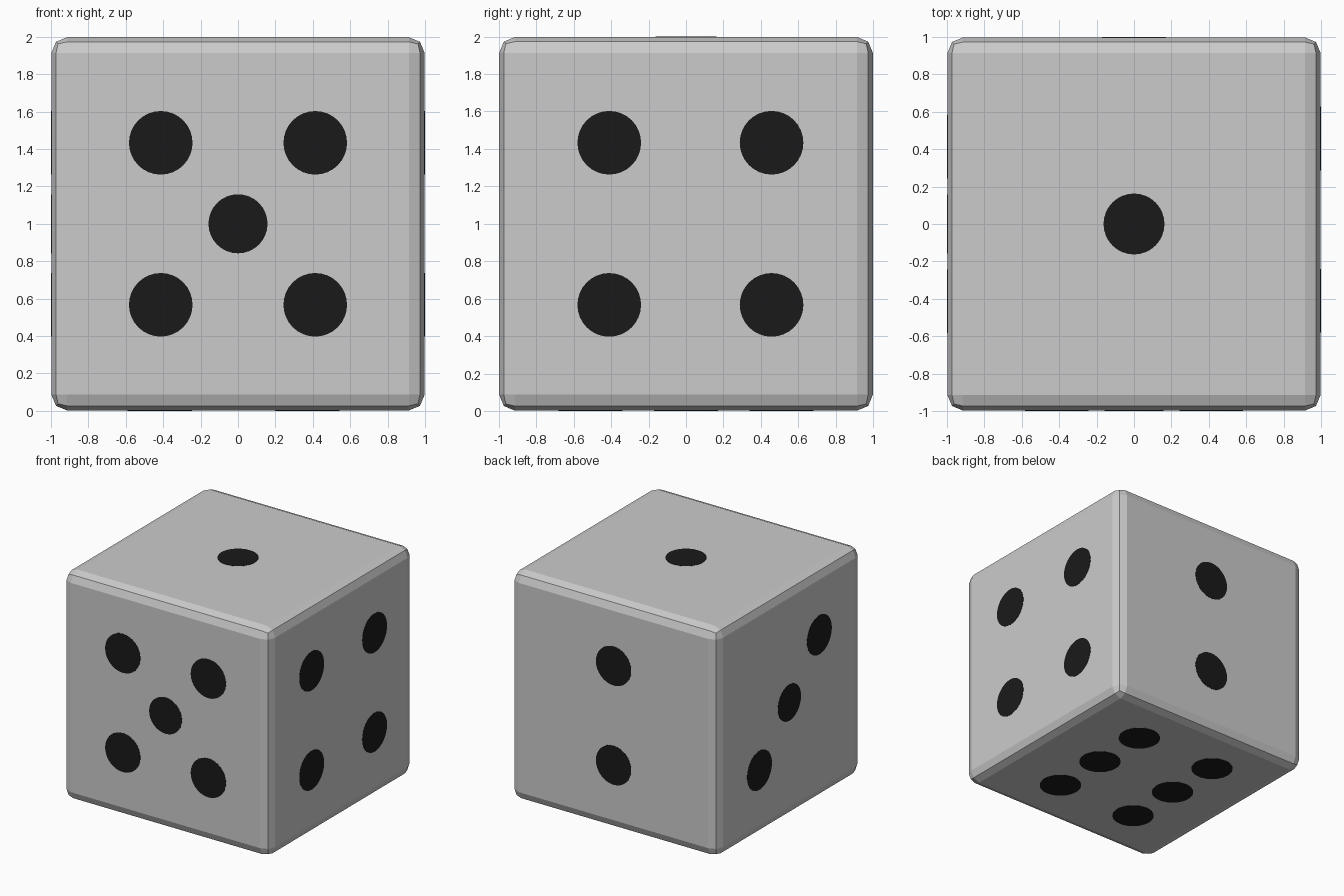
import bpy
from mathutils import Vector

if "Cube" in bpy.data.objects:
    bpy.data.objects.remove(bpy.data.objects["Cube"])

# Body: cube with a two-step rounded edge
bpy.ops.mesh.primitive_cube_add(size=1.996, location=(0, 0, 1))
body = bpy.context.object
body.name = "die_body"
bevel = body.modifiers.new("rounded_edges", 'BEVEL')
bevel.width = 0.085
bevel.segments = 2

black = bpy.data.materials.new("pip_black")
black.diffuse_color = (0.01, 0.01, 0.01, 1)
black.use_nodes = True
black.node_tree.nodes["Principled BSDF"].inputs["Base Color"].default_value = black.diffuse_color


def pip(face, normal, pos, radius=0.17):
    """Thin dark disc lying just proud of a face."""
    n = Vector(normal)
    bpy.ops.mesh.primitive_cylinder_add(
        vertices=32, radius=radius, depth=0.004,
        location=Vector(pos) + Vector((0, 0, 1)) + n * 0.998,
        rotation=n.to_track_quat('Z', 'Y').to_euler())
    disc = bpy.context.object
    disc.name = "pip_" + face
    disc.data.materials.append(black)


H = 0.433  # vertical offset of the pips from the face centre

# Top: one
pip("top", (0, 0, 1), (0, 0, 0), 0.163)

# Front: five
pip("front", (0, -1, 0), (0, 0, 0), 0.158)
for x in (-0.413, 0.413):
    for z in (-H, H):
        pip("front", (0, -1, 0), (x, 0, z))

# Right: four
for y in (-0.41, 0.457):
    for z in (-H, H):
        pip("right", (1, 0, 0), (0, y, z))

# Back: two
for z in (-H, H):
    pip("back", (0, 1, 0), (0, 0, z))

# Left: three on the diagonal
for s, r in ((-1, 0.17), (0, 0.158), (1, 0.17)):
    pip("left", (-1, 0, 0), (0, -0.413 * s, H * s), r)

# Bottom: six
for x in (-0.418, 0.37):
    for y in (-0.51, 0, 0.51):
        pip("bottom", (0, 0, -1), (x, y, 0), 0.172)
